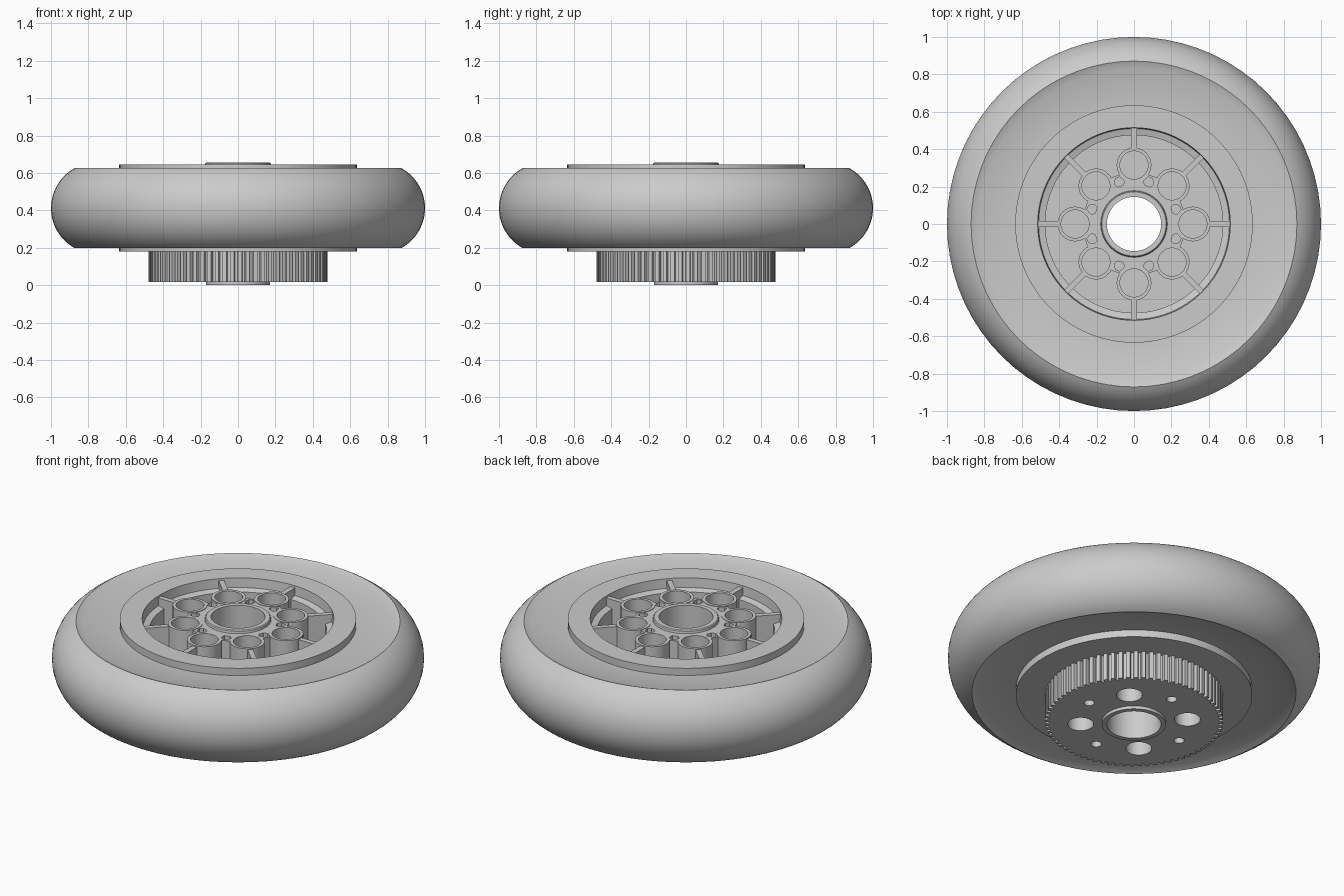
import bpy, bmesh
from math import cos, sin, pi, radians

if "Cube" in bpy.data.objects:
    bpy.data.objects.remove(bpy.data.objects["Cube"])


def make_object(name, bm):
    bmesh.ops.recalc_face_normals(bm, faces=bm.faces)
    me = bpy.data.meshes.new(name)
    bm.to_mesh(me)
    bm.free()
    ob = bpy.data.objects.new(name, me)
    bpy.context.collection.objects.link(ob)
    return ob


def lathe(name, profile, n):
    """Revolve a closed (r, z) profile around z."""
    bm = bmesh.new()
    rings = [[bm.verts.new((r * cos(2 * pi * i / n), r * sin(2 * pi * i / n), z))
              for r, z in profile] for i in range(n)]
    m = len(profile)
    for i in range(n):
        a, b = rings[i], rings[(i + 1) % n]
        for j in range(m):
            k = (j + 1) % m
            bm.faces.new((a[j], b[j], b[k], a[k]))
    return make_object(name, bm)


def prism(bm, pts, z0, z1):
    lo = [bm.verts.new((x, y, z0)) for x, y in pts]
    hi = [bm.verts.new((x, y, z1)) for x, y in pts]
    bm.faces.new(lo[::-1])
    bm.faces.new(hi)
    for i in range(len(pts)):
        k = (i + 1) % len(pts)
        bm.faces.new((lo[i], lo[k], hi[k], hi[i]))


def circle(r, n=32, dist=0, ang=0):
    cx, cy = dist * cos(ang), dist * sin(ang)
    return [(cx + r * cos(2 * pi * i / n), cy + r * sin(2 * pi * i / n)) for i in range(n)]


def turn(pts, a):
    return [(x * cos(a) - y * sin(a), x * sin(a) + y * cos(a)) for x, y in pts]


def prisms(name, items):
    bm = bmesh.new()
    for pts, z0, z1 in items:
        prism(bm, pts, z0, z1)
    return make_object(name, bm)


def apply_booleans(ob, steps):
    for op, other in steps:
        mod = ob.modifiers.new("bool", 'BOOLEAN')
        mod.operation, mod.object, mod.solver = op, other, 'EXACT'
    dg = bpy.context.evaluated_depsgraph_get()
    me = bpy.data.meshes.new_from_object(ob.evaluated_get(dg))
    ob.modifiers.clear()
    ob.data = me


# Tyre: round tread, inward lip and flat sidewalls, mirrored about mid height
mid = 0.412
tread = [(0.757 + 0.243 * cos(radians(a)), mid + 0.243 * sin(radians(a)))
         for a in range(-62, 63, 4)]
tyre = lathe("tyre", [(0.62, 0.222), (0.83, 0.215)] + tread + [(0.83, 0.609), (0.62, 0.602)], 72)

# Wheel core: flange, stepped pocket, web and centre boss
core = lathe("wheel_core", [
    (0.10, 0.18), (0.635, 0.18), (0.635, 0.645), (0.515, 0.645), (0.51, 0.59),
    (0.475, 0.58), (0.475, 0.41), (0.275, 0.41), (0.275, 0.637), (0.178, 0.637),
    (0.176, 0.65), (0.171, 0.655), (0.10, 0.655)], 96)

# Eight tubular bosses and spokes, on axes and diagonals
spots = [(i * pi / 4, 0.315 if i % 2 == 0 else 0.288) for i in range(8)]
bosses = prisms("boss_helper", [(circle(0.093, 32, d, a), 0.3, 0.64) for a, d in spots])
bar = [(0.36, -0.015), (0.55, -0.015), (0.55, 0.015), (0.36, 0.015)]
spokes = prisms("spoke_helper", [(turn(bar, a), 0.3, 0.634) for a, d in spots])

# Blind holes from above, with small triangular pockets between the bosses
tri = [(0.215, -0.016), (0.235, -0.028), (0.262, -0.012), (0.262, 0.012), (0.235, 0.028), (0.215, 0.016)]
top_holes = prisms("top_hole_helper",
                   [(circle(0.075, 32, d, a), 0.43, 0.8) for a, d in spots])
pockets = prisms("pocket_helper",
                 [(turn(tri, i * pi / 2 + s * radians(19.5)), 0.43, 0.8)
                  for i in range(4) for s in (-1, 1)])

# Blind holes from below: large on diagonals, small on axes
low_holes = prisms("low_hole_helper",
                   [(circle(0.028 if i % 2 == 0 else 0.07, 24, d, a), -0.2, 0.36)
                    for i, (a, d) in enumerate(spots)])
bore = prisms("bore_helper", [(circle(0.145, 64), -0.3, 1.0)])

# Toothed drive pulley with a raised ring at the bore
teeth = 72
outline = []
for i in range(teeth):
    for f, r in ((0.0, 0.478), (0.5, 0.478), (0.6, 0.458), (0.9, 0.458)):
        t = 2 * pi * (i + f) / teeth
        outline.append((r * cos(t), r * sin(t)))
pulley = prisms("drive_pulley", [(outline, 0.018, 0.185)])
ring = prisms("ring_helper", [(circle(0.172, 64), 0.0, 0.1)])

apply_booleans(core, [('UNION', bosses), ('UNION', spokes), ('DIFFERENCE', top_holes),
                      ('DIFFERENCE', pockets), ('DIFFERENCE', low_holes), ('DIFFERENCE', bore)])
apply_booleans(pulley, [('UNION', ring), ('DIFFERENCE', low_holes), ('DIFFERENCE', bore)])

# Remove the helper solids
for h in (bosses, spokes, top_holes, pockets, low_holes, bore, ring):
    bpy.data.objects.remove(h, do_unlink=True)

# Smooth shading with sharp edges kept
for ob in (tyre, core, pulley):
    bpy.ops.object.select_all(action='DESELECT')
    ob.select_set(True)
    bpy.context.view_layer.objects.active = ob
    bpy.ops.object.shade_smooth_by_angle(angle=radians(25))
